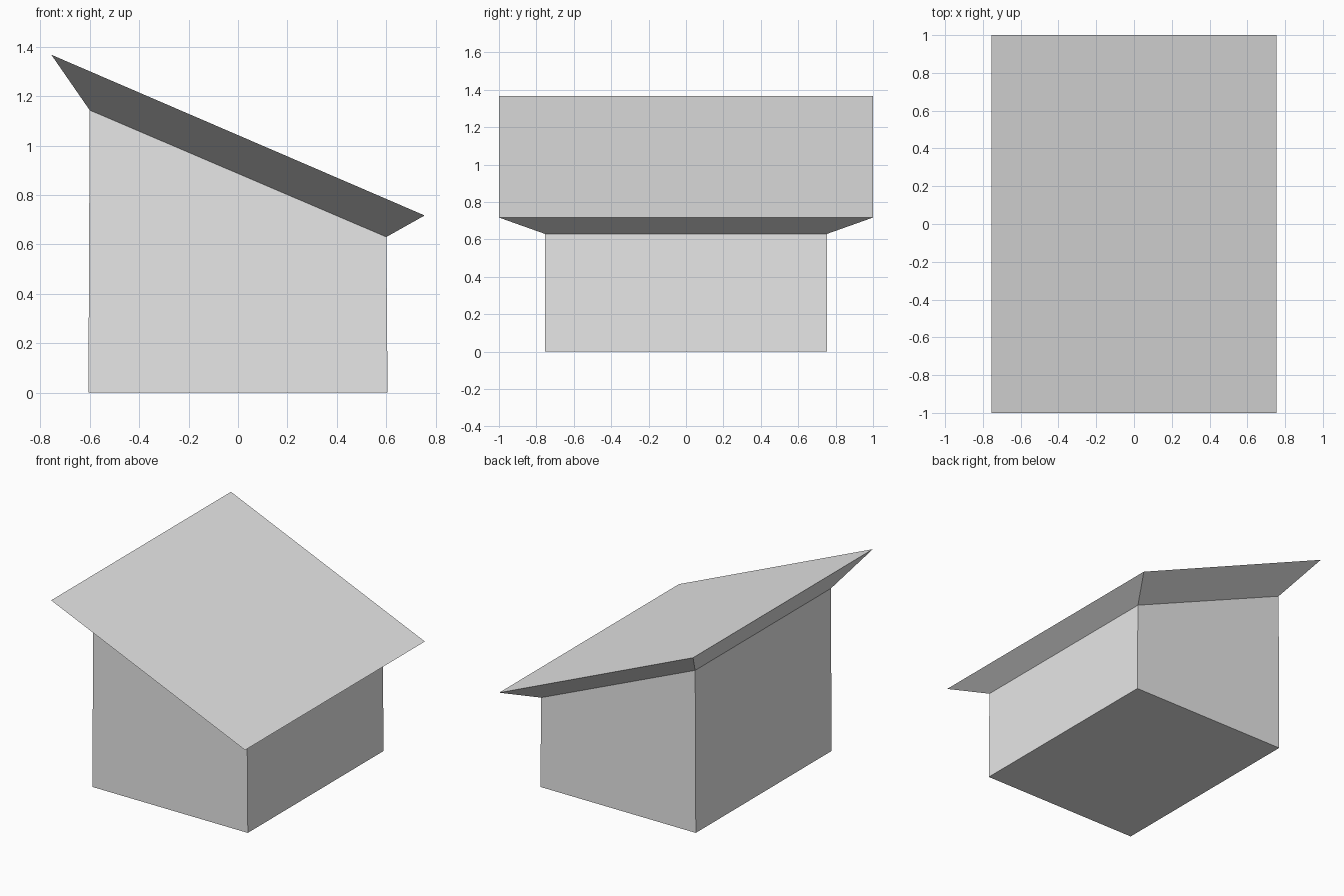
import bpy
import bmesh

cube = bpy.data.objects.get("Cube")
if cube:
    bpy.data.objects.remove(cube, do_unlink=True)

grey = bpy.data.materials.new("plain_grey")
grey.use_nodes = True
colour = (0.8, 0.8, 0.8, 1)
grey.diffuse_color = colour
grey.node_tree.nodes["Principled BSDF"].inputs["Base Color"].default_value = colour


def ring(bm, half_x, half_y, z_low, z_high):
    """Rectangle that is z_high along -x and z_low along +x."""
    corners = [(-1, -1), (1, -1), (1, 1), (-1, 1)]
    return [bm.verts.new((sx * half_x, sy * half_y, z_low if sx > 0 else z_high))
            for sx, sy in corners]


def bridge(bm, lower, upper, inward=False):
    """Four side faces between two rings."""
    for i in range(4):
        j = (i + 1) % 4
        face = bm.faces.new((lower[i], lower[j], upper[j], upper[i]))
        if inward:
            face.normal_flip()


def finish(bm, name):
    mesh = bpy.data.meshes.new(name)
    bm.to_mesh(mesh)
    bm.free()
    mesh.materials.append(grey)
    obj = bpy.data.objects.new(name, mesh)
    bpy.context.collection.objects.link(obj)


# Walls with a floor and a sloping top edge, open under the roof
bm = bmesh.new()
base = ring(bm, 0.605, 0.755, 0, 0)
eaves = ring(bm, 0.6, 0.755, 0.63, 1.143)
bridge(bm, base, eaves)
bm.faces.new(base[::-1])
finish(bm, "walls")

# Single-slope roof; its thin soffit panels face into the roof space
bm = bmesh.new()
inner = ring(bm, 0.6, 0.755, 0.63, 1.143)
rim = ring(bm, 0.755, 1.0, 0.717, 1.367)
bridge(bm, inner, rim, inward=True)
bm.faces.new(rim)
finish(bm, "roof")
